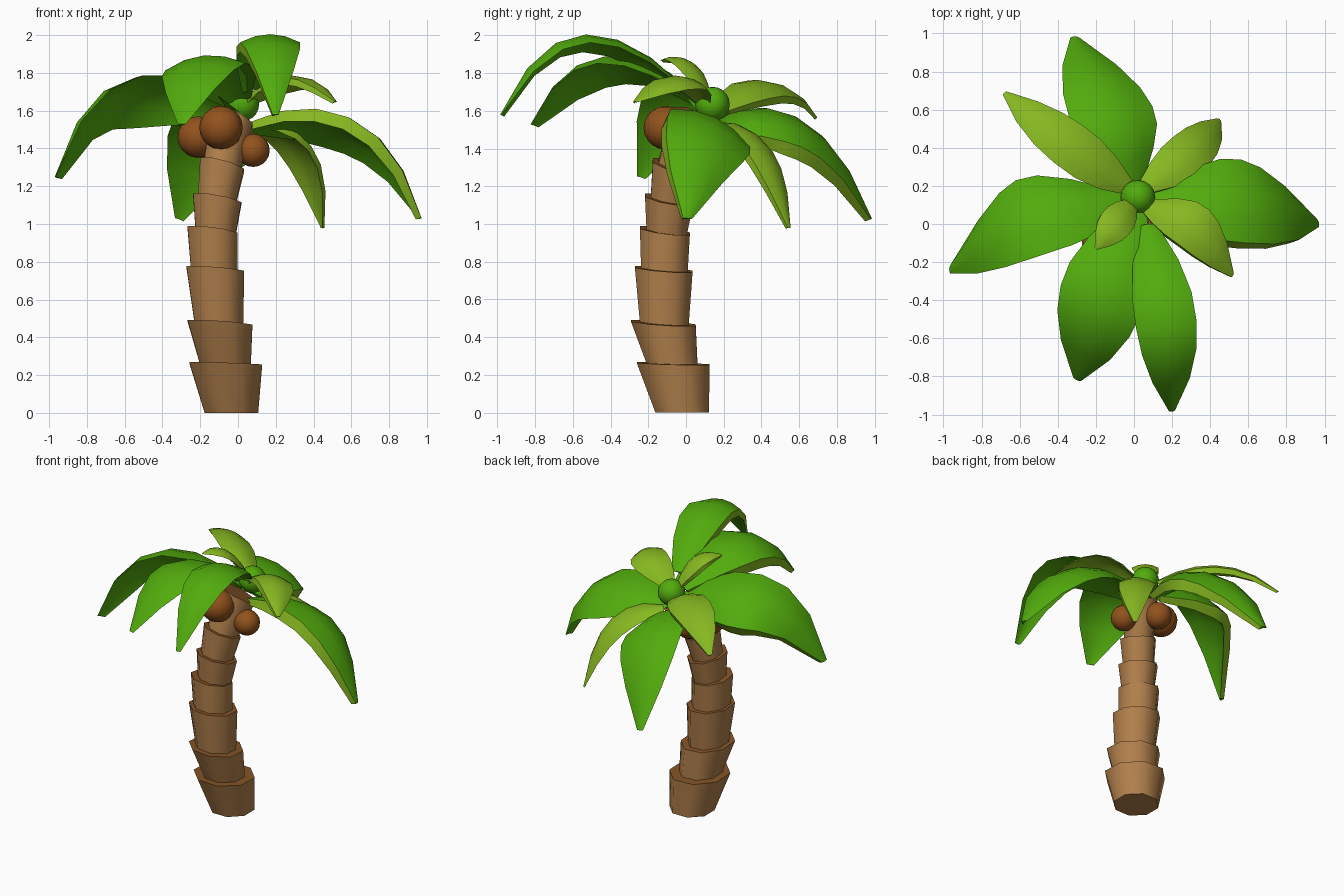
import bpy, bmesh, math
from mathutils import Vector, Matrix

if "Cube" in bpy.data.objects:
    bpy.data.objects.remove(bpy.data.objects["Cube"])


def material(name, rgb):
    m = bpy.data.materials.new(name)
    m.diffuse_color = (*rgb, 1)
    m.use_nodes = True
    m.node_tree.nodes["Principled BSDF"].inputs["Base Color"].default_value = m.diffuse_color
    return m


BARK = material("bark brown", (0.43, 0.21, 0.07))
RIM = material("dark bark", (0.24, 0.09, 0.02))
NUT = material("coconut brown", (0.29, 0.085, 0.012))
GREEN = material("leaf green", (0.085, 0.41, 0.004))
LIGHT = material("light leaf green", (0.24, 0.48, 0.015))


def finish(bm, name, mats, angle):
    bmesh.ops.recalc_face_normals(bm, faces=bm.faces[:])
    me = bpy.data.meshes.new(name)
    bm.to_mesh(me)
    bm.free()
    for m in mats:
        me.materials.append(m)
    ob = bpy.data.objects.new(name, me)
    bpy.context.collection.objects.link(ob)
    bpy.ops.object.select_all(action='DESELECT')
    ob.select_set(True)
    bpy.context.view_layer.objects.active = ob
    bpy.ops.object.shade_smooth_by_angle(angle=math.radians(angle))


# Trunk: stacked flared eight-sided pieces; each ring is (x, y, z, radius, slope)
def ring(bm, x, y, z, r, k, n=8):
    out = []
    for i in range(n):
        a = 2 * math.pi * (i + 0.5) / n
        dx, dy = r * math.cos(a) * 1.06, r * math.sin(a) * 1.06
        out.append(bm.verts.new((x + dx, y + dy, z - k * (dx + dy))))
    return out


PIECES = [
    ((-.035, -.02, 0, .145, 0), (-.065, -.068, .26, .197, .03)),
    ((-.065, -.07, .24, .135, .03), (-.095, -.12, .475, .175, .07)),
    ((-.10, -.115, .45, .13, .07), (-.12, -.118, .76, .156, .08)),
    ((-.125, -.115, .73, .125, .08), (-.135, -.112, .965, .135, .13)),
    ((-.12, -.105, .93, .105, .12), (-.11, -.09, 1.13, .13, .18)),
    ((-.115, -.09, 1.10, .10, .18), (-.085, -.06, 1.31, .118, .25)),
    ((-.09, -.06, 1.28, .095, .25), (-.03, .04, 1.56, .11, .40)),
]
for i, (low, high) in enumerate(PIECES):
    bm = bmesh.new()
    a, b = ring(bm, *low), ring(bm, *high)
    for j in range(8):
        bm.faces.new((a[j], a[j - 1], b[j - 1], b[j]))
    bm.faces.new(a)
    bm.faces.new(b).material_index = 1
    finish(bm, f"trunk_piece_{i + 1}", (BARK, RIM), 50)


# Coconuts and the bud at the heart of the crown
def ball(name, centre, r, mat):
    bm = bmesh.new()
    bmesh.ops.create_uvsphere(bm, u_segments=16, v_segments=10, radius=r,
                              matrix=Matrix.Translation(centre))
    finish(bm, name, (mat,), 60)


ball("coconut_left", (-.21, .03, 1.46), .11, NUT)
ball("coconut_front", (-.09, -.11, 1.51), .115, NUT)
ball("coconut_right", (.08, -.01, 1.39), .088, NUT)
ball("coconut_back", (-.11, .12, 1.42), .092, NUT)
ball("crown_bud", (.02, .14, 1.635), .092, GREEN)

# Fronds: an arched blade swept along a curve through base, middle and tip.
# The right-hand edge has a thick rim face; roll lifts that edge, and
# lift makes the curve fuller before it drops to the tip.
TAPER = (.32, .76, .98, 1, .90, .62, .10)
ACROSS = (-1, -.5, 0, .5, 1)


def frond(name, base, mid, tip, width, roll, lift, main, rim):
    b, m, t = Vector(base), Vector(mid), Vector(tip)
    c = 2 * m - (b + t) / 2
    flat = (t - b).cross(Vector((0, 0, 1))).normalized()
    bm = bmesh.new()
    rows = []
    for i, w in enumerate(TAPER):
        s = i / (len(TAPER) - 1)
        p = b * (1 - s) ** 2 + c * 2 * s * (1 - s) + t * s * s
        p.z += lift * s ** 3 * (1 - s)
        tangent = 2 * ((c - b) * (1 - s) + (t - c) * s)
        tangent.z += lift * (3 * s ** 2 - 4 * s ** 3)
        tangent.normalize()
        side = Matrix.Rotation(math.radians(-roll), 3, tangent) @ flat
        up = side.cross(tangent).normalized()
        half = width / 2 * w
        top = [p + side * half * u - up * half * .27 * u * u for u in ACROSS]
        low = [q - up * width * (.35 + .65 * w) * .08 * (1 + u)
               for q, u in zip(top, ACROSS)][:0:-1]
        rows.append([bm.verts.new(v) for v in top + low])
    n = len(rows[0])
    for r0, r1 in zip(rows, rows[1:]):
        for j in range(n):
            k = (j + 1) % n
            f = bm.faces.new((r0[j], r0[k], r1[k], r1[j]))
            f.material_index = 1 if j == 4 else 0
    bm.faces.new(rows[0])
    bm.faces.new(rows[-1])
    finish(bm, name, (main, rim), 40)


BIG = {
    "right": ((.06, .13, 1.52), (.60, .145, 1.50), (.97, .01, 1.03), .48, 26, .35),
    "back": ((0, .17, 1.52), (-.105, .61, 1.52), (-.31, .985, 1.03), .47, -23, .35),
    "left": ((-.03, .13, 1.58), (-.58, .055, 1.69), (-.97, -.235, 1.25), .47, -28, .7),
    "front_left": ((0, .08, 1.67), (-.18, -.40, 1.88), (-.30, -.82, 1.53), .45, -5, .2),
    "front": ((.07, .0, 1.72), (.17, -.53, 1.98), (.20, -.985, 1.58), .32, 0, .4),
}
SMALL = {
    "front_right": ((.06, .11, 1.65), (.32, -.01, 1.78), (.52, -.27, 1.65), .25, 14, 0),
    "back_right": ((.05, .19, 1.54), (.31, .40, 1.41), (.45, .55, .98), .24, 10, .2),
    "back_left": ((-.02, .19, 1.62), (-.34, .43, 1.74), (-.68, .69, 1.57), .26, -18, .2),
    "top": ((0, .12, 1.67), (-.09, .01, 1.86), (-.20, -.13, 1.87), .18, 0, 0),
}
for key, v in BIG.items():
    frond("big_frond_" + key, *v, GREEN, LIGHT)
for key, v in SMALL.items():
    frond("small_frond_" + key, *v, LIGHT, LIGHT)
